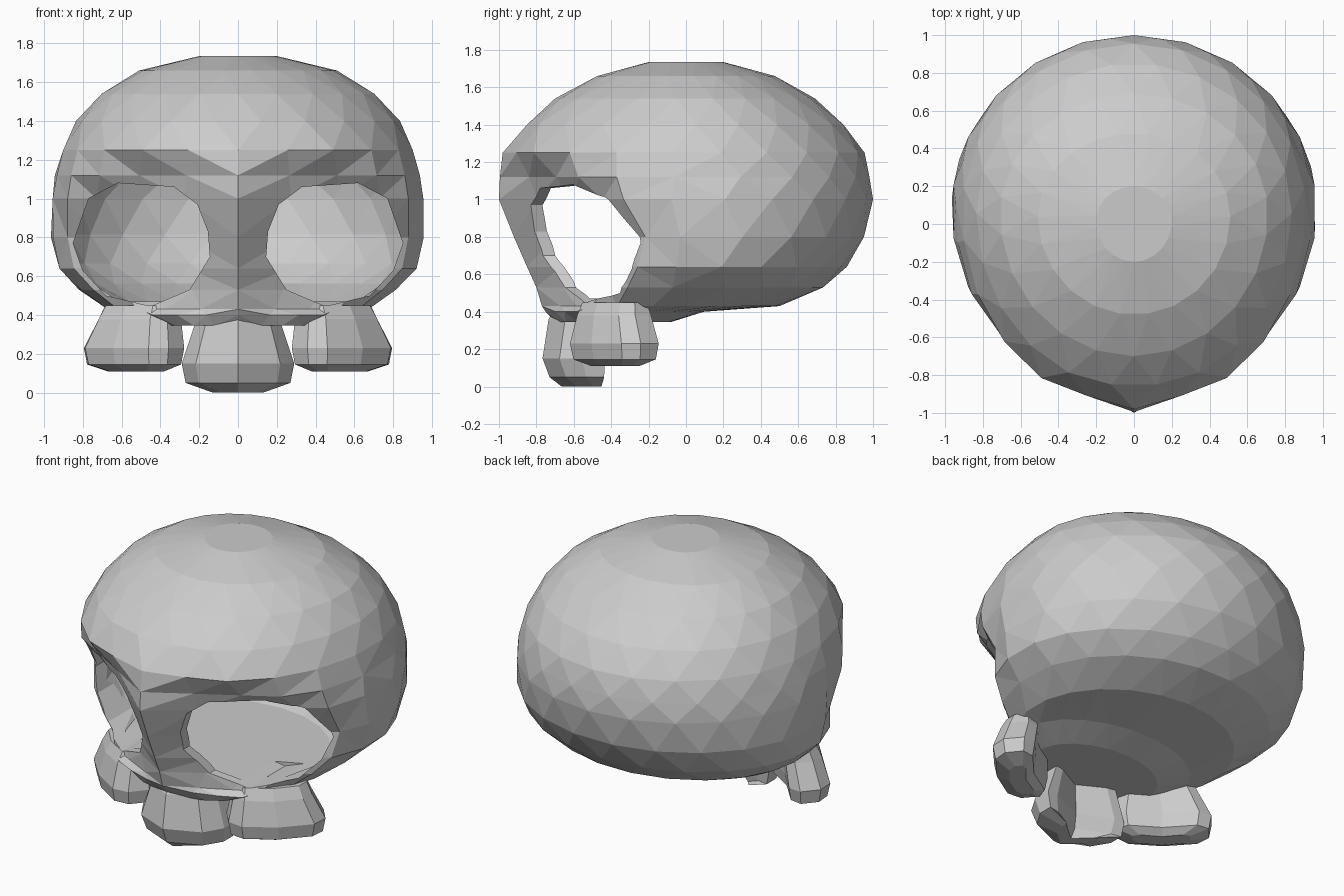
import bpy, bmesh
from math import sin, cos, pi, radians

if "Cube" in bpy.data.objects:
    bpy.data.objects.remove(bpy.data.objects["Cube"])


def make_object(name, bm):
    bmesh.ops.recalc_face_normals(bm, faces=bm.faces[:])
    me = bpy.data.meshes.new(name)
    bm.to_mesh(me)
    bm.free()
    ob = bpy.data.objects.new(name, me)
    bpy.context.collection.objects.link(ob)
    return ob


def loft(name, rings, triangles=False):
    """Closed solid from a stack of rings with equal point counts."""
    bm = bmesh.new()
    rows = [[bm.verts.new(p) for p in r] for r in rings]
    n = len(rows[0])
    for a, b in zip(rows, rows[1:]):
        for i in range(n):
            j = (i + 1) % n
            bm.faces.new((a[i], a[j], b[j], b[i]))
    bm.faces.new(rows[0])
    bm.faces.new(rows[-1])
    if triangles:
        quads = [f for f in bm.faces if len(f.verts) == 4]
        bmesh.ops.triangulate(bm, faces=quads, quad_method='SHORT_EDGE')
    return make_object(name, bm)


# Skull levels: z, half width, front y, back y, wedge of the face (0 = round)
LEVELS = [
    (0.345, 0.42, -0.70, -0.08, 0.30),
    (0.40, 0.58, -0.75, 0.10, 0.40),
    (0.43, 0.68, -0.77, 0.50, 0.50),
    (0.53, 0.82, -0.80, 0.74, 0.60),
    (0.64, 0.93, -0.85, 0.86, 0.70),
    (0.80, 0.965, -0.92, 0.96, 0.76),
    (1.00, 0.965, -1.00, 1.00, 0.68),
    (1.12, 0.945, -0.995, 0.99, 0.52),
    (1.25, 0.91, -0.98, 0.955, 0.25),
    (1.40, 0.835, -0.87, 0.85, 0.15),
    (1.54, 0.71, -0.70, 0.69, 0.0),
    (1.66, 0.51, -0.48, 0.48, 0.0),
    (1.735, 0.20, -0.20, 0.20, 0.0),
]
SEG = 22


def skull_ring(k, inset=0.0, zscale=1.0):
    z, w, yf, yb, wedge = LEVELS[k]
    z = 1.0 + (z - 1.0) * zscale
    w, yf, yb = w - inset, yf + inset, yb - inset
    yc = (yf + yb) / 2 + 0.08 * min(1, w)
    pts = []
    for i in range(SEG):
        t = -pi / 2 + 2 * pi * i / SEG
        # stagger every other ring away from the face for uneven facets
        if k % 2:
            fade = 1.0 if z > 1.35 else min(1, max(0, sin(t) + 0.2) * 2)
            t += fade * pi / SEG
        s, c = sin(t), abs(cos(t))
        if s < 0:
            y = yc - (yc - yf) * min(-s, 1 - wedge * c)
        else:
            y = yc + (yb - yc) * s
        pts.append((w * cos(t), y, z))
    return pts


# Hollow cranium
N = len(LEVELS)
cranium = loft("cranium", [skull_ring(k) for k in range(N)], True)
hollow = loft("hollow_cutter",
              [skull_ring(k, 0.06, 0.93) for k in range(2, N)], True)

# Eye openings, outline in x and z
EYE = [(0.145, 0.70), (0.155, 0.83), (0.21, 0.97), (0.33, 1.06), (0.62, 1.08),
       (0.77, 1.00), (0.85, 0.77), (0.80, 0.63), (0.68, 0.50), (0.45, 0.445),
       (0.25, 0.53)]
cutters = [hollow]
for side in (-1, 1):
    front = [(side * x, -1.3, z) for x, z in EYE]
    back = [(side * x, -0.3 + 0.46 * (x - 0.15), z) for x, z in EYE]
    cutters.append(loft("eye_cutter", [front, back]))

for c in cutters:
    c.hide_render = True
    mod = cranium.modifiers.new("cut", 'BOOLEAN')
    mod.operation = 'DIFFERENCE'
    mod.solver = 'EXACT'
    mod.object = c
    bpy.context.view_layer.objects.active = cranium
    bpy.ops.object.modifier_apply(modifier=mod.name)
for c in cutters:
    bpy.data.objects.remove(c)


# Teeth: chamfered blocks; levels are z, half length, half depth, shift x, shift y
SECTION = [(-1, -.5), (-.75, -1), (0, -1.1), (.75, -1), (1, -.5),
           (1, .5), (.75, 1), (0, .9), (-.75, 1), (-1, .5)]


def tooth(name, levels, centre, angle, bend, flip=1):
    rings = []
    ca, sa = cos(angle), sin(angle)
    for z, hl, hd, dx, dy in levels:
        ring = []
        for u, v in SECTION:
            a = u * hl
            b = v * hd + bend * u * u
            ring.append((flip * (centre[0] + dx + a * ca - b * sa),
                         centre[1] + dy + a * sa + b * ca, z))
        rings.append(ring)
    return loft(name, rings)


tooth("front_tooth", [
    (0.00, 0.13, 0.045, 0, 0.02), (0.05, 0.27, 0.095, 0, 0.01),
    (0.15, 0.29, 0.12, 0, 0), (0.36, 0.22, 0.10, 0, 0.01),
    (0.42, 0.17, 0.08, 0, 0.02)], (0, -0.635), 0, 0.14)

for side, label in ((-1, "left"), (1, "right")):
    tooth(label + "_tooth", [
        (0.11, 0.17, 0.05, 0, 0), (0.145, 0.27, 0.11, 0.01, 0),
        (0.23, 0.285, 0.125, 0.01, 0), (0.38, 0.23, 0.11, -0.02, 0),
        (0.45, 0.21, 0.085, -0.03, 0)], (0.545, -0.40), radians(40), 0.03, side)
